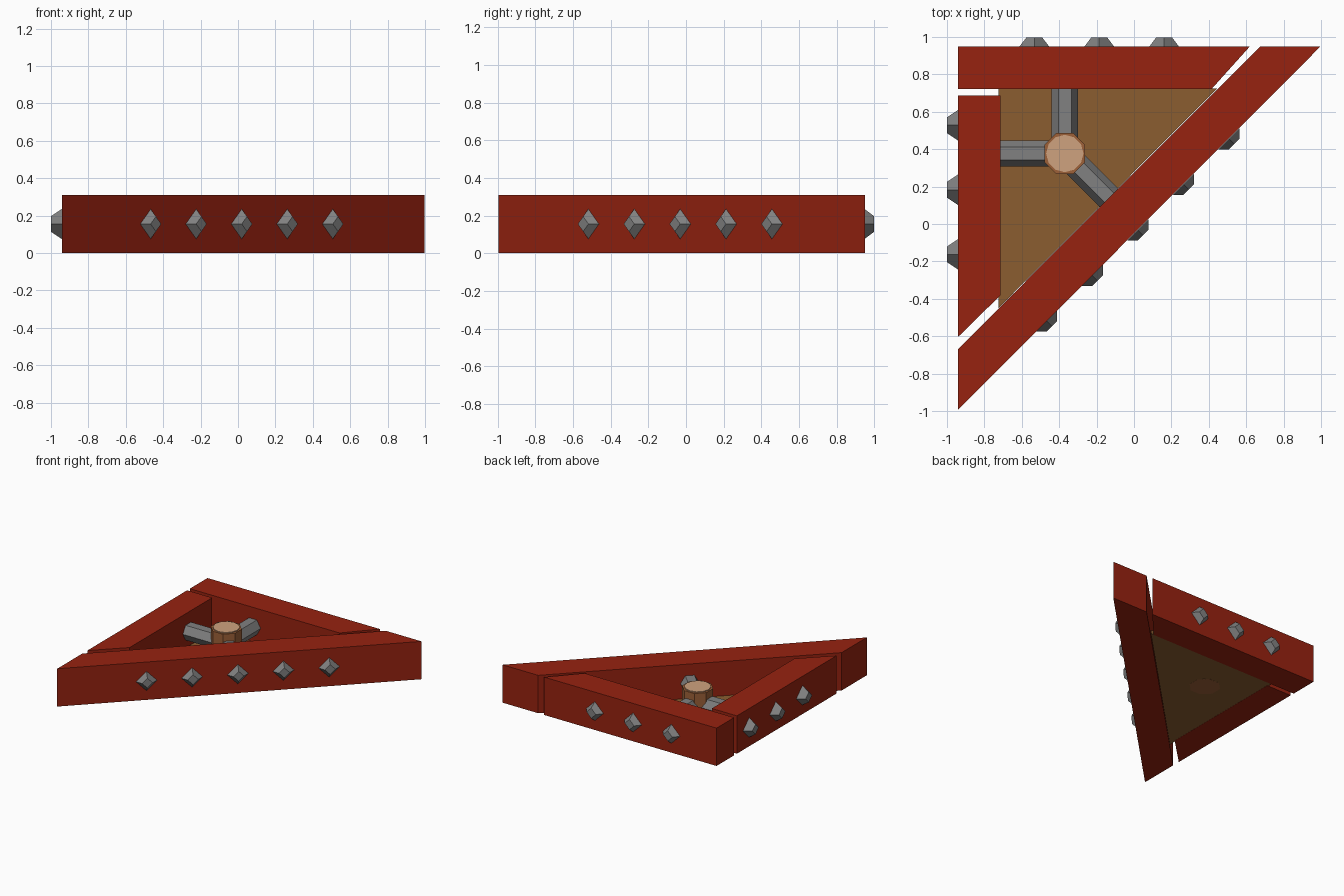
import bpy, bmesh, math
from mathutils import Vector, Matrix

if "Cube" in bpy.data.objects:
    bpy.data.objects.remove(bpy.data.objects["Cube"])


def material(name, rgb):
    m = bpy.data.materials.new(name)
    m.diffuse_color = (*rgb, 1)
    m.use_nodes = True
    m.node_tree.nodes["Principled BSDF"].inputs["Base Color"].default_value = m.diffuse_color
    return m


RED = material("painted red", (0.31, 0.016, 0.005))
BROWN = material("floor brown", (0.26, 0.11, 0.03))
WOOD = material("hub wood", (0.34, 0.12, 0.04))
TAN = material("cut wood tan", (0.62, 0.36, 0.21))
GREY = material("iron grey", (0.22, 0.22, 0.22))


def finish(name, bm, mat):
    bmesh.ops.recalc_face_normals(bm, faces=bm.faces)
    me = bpy.data.meshes.new(name)
    bm.to_mesh(me)
    bm.free()
    me.materials.append(mat)
    ob = bpy.data.objects.new(name, me)
    bpy.context.collection.objects.link(ob)
    return ob


def slab(name, outline, z0, z1, mat):
    """Extrude a plan outline upward."""
    bm = bmesh.new()
    f = bm.faces.new([bm.verts.new((x, y, z0)) for x, y in outline])
    ext = bmesh.ops.extrude_face_region(bm, geom=[f])
    verts = [v for v in ext["geom"] if isinstance(v, bmesh.types.BMVert)]
    bmesh.ops.translate(bm, verts=verts, vec=(0, 0, z1 - z0))
    return finish(name, bm, mat)


def rod(name, start, direction, length, r0, r1, sides, mat, turn=0.0):
    """Faceted (tapered) cylinder from a start point; turn=0 puts a corner on top."""
    d = Vector(direction).normalized()
    if abs(d.z) > 0.9:
        up = Vector((1, 0, 0))
    else:
        up = Vector((0, 0, 1))
    side = up.cross(d)
    rot = Matrix((up, side, d)).transposed().to_4x4() @ Matrix.Rotation(turn, 4, 'Z')
    place = Matrix.Translation(Vector(start) + d * length / 2) @ rot
    bm = bmesh.new()
    bmesh.ops.create_cone(bm, cap_ends=True, segments=sides, radius1=r0,
                          radius2=r1, depth=length, matrix=place)
    return finish(name, bm, mat)


# three beams
H = 0.31
slab("back_beam", [(-0.942, 0.95), (-0.942, 0.722), (0.415, 0.722), (0.62, 0.95)], 0, H, RED)
slab("left_beam", [(-0.942, 0.687), (-0.942, -0.605), (-0.715, -0.382), (-0.715, 0.687)], 0, H, RED)
slab("long_beam", [(-0.942, -0.995), (0.998, 0.95), (0.675, 0.95), (-0.942, -0.67)], 0, H, RED)

# floor panel
slab("floor", [(-0.725, 0.725), (-0.725, -0.45), (0.445, 0.725)], 0.001, 0.03, BROWN)

# central hub with lighter cut top
HUB = Vector((-0.37, 0.377, 0))
rod("hub", HUB, (0, 0, 1), 0.275, 0.118, 0.118, 8, WOOD, math.pi / 8)
rod("hub_top", HUB + Vector((0, 0, 0.274)), (0, 0, 1), 0.008, 0.1, 0.1, 12, TAN)

# spokes from hub to beams
ZC = 0.155
for name, d in (("back", (0, 1, 0)), ("left", (-1, 0, 0)), ("long", (1, -1, 0))):
    rod(name + "_spoke", HUB + Vector((0, 0, ZC)), d, 0.352, 0.07, 0.07, 6, GREY)

# studs on the outer faces
for i in range(3):
    rod(f"back_stud_{i}", (-0.533 + 0.347 * i, 0.945, ZC), (0, 1, 0), 0.053, 0.082, 0.042, 4, GREY)
    rod(f"left_stud_{i}", (-0.937, 0.528 - 0.345 * i, ZC), (-1, 0, 0), 0.063, 0.084, 0.042, 4, GREY)
for i in range(5):
    x = -0.467 + 0.2435 * i
    rod(f"long_stud_{i}", (x, x - 0.051, ZC), (1, -1, 0), 0.04, 0.08, 0.04, 4, GREY)
